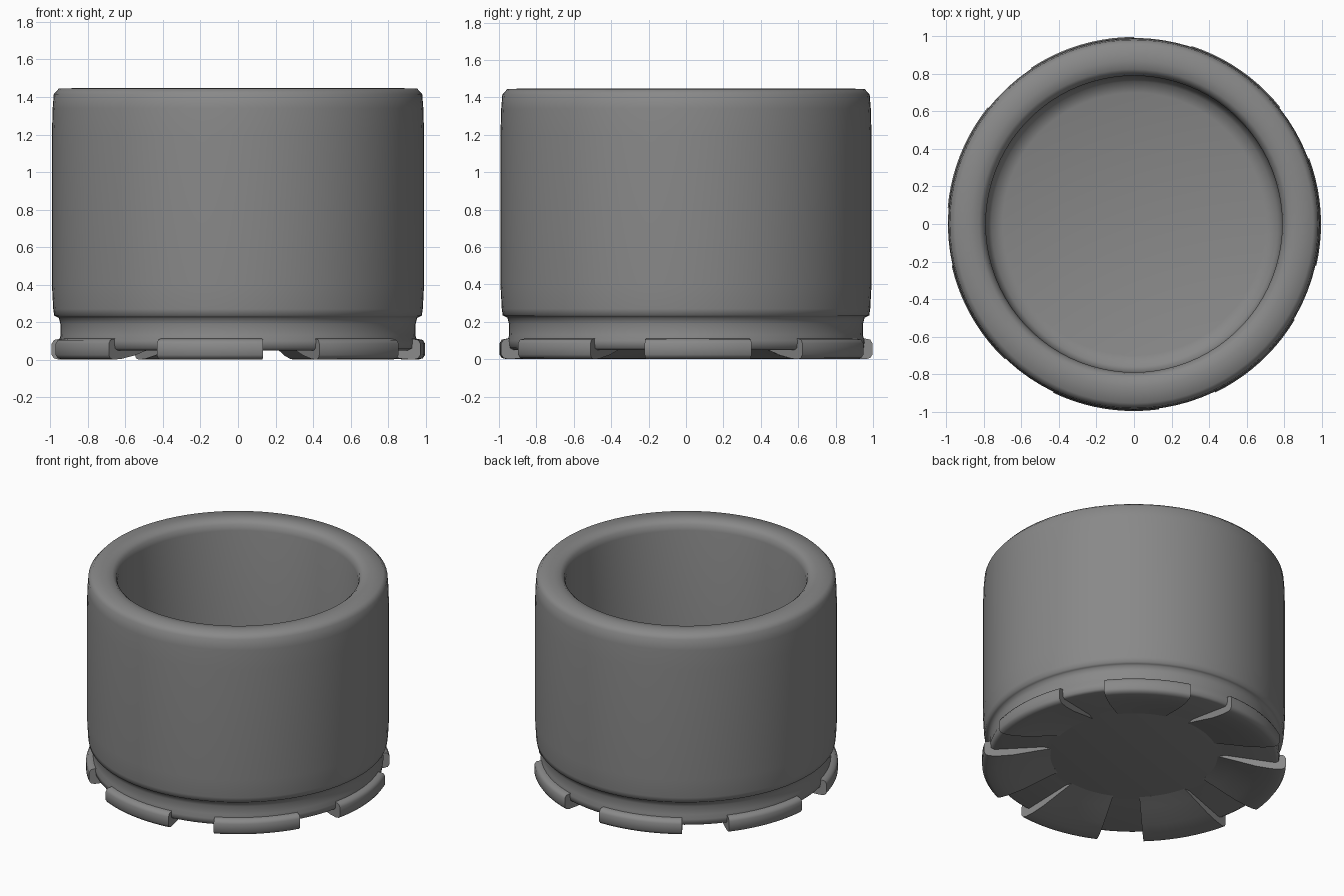
import bpy, bmesh, math

if "Cube" in bpy.data.objects:
    bpy.data.objects.remove(bpy.data.objects["Cube"])

grey = bpy.data.materials.new("mid grey")
grey.diffuse_color = (0.25, 0.25, 0.25, 1)
grey.use_nodes = True
grey.node_tree.nodes["Principled BSDF"].inputs["Base Color"].default_value = grey.diffuse_color


def finish(bm, name, angle):
    bmesh.ops.recalc_face_normals(bm, faces=bm.faces)
    me = bpy.data.meshes.new(name)
    bm.to_mesh(me)
    bm.free()
    ob = bpy.data.objects.new(name, me)
    bpy.context.collection.objects.link(ob)
    me.materials.append(grey)
    bpy.ops.object.select_all(action='DESELECT')
    ob.select_set(True)
    bpy.context.view_layer.objects.active = ob
    bpy.ops.object.shade_smooth_by_angle(angle=math.radians(angle))
    return ob


def revolve(name, profile, n=84, angle=60):
    """Spin a profile of (radius, height) whose ends lie on the axis."""
    bm = bmesh.new()
    rings = []
    for r, z in profile:
        if r == 0:
            rings.append([bm.verts.new((0, 0, z))] * n)
        else:
            rings.append([bm.verts.new((r * math.cos(math.tau * i / n),
                                        r * math.sin(math.tau * i / n), z)) for i in range(n)])
    for a, b in zip(rings, rings[1:]):
        for i in range(n):
            j = (i + 1) % n
            bm.faces.new(list(dict.fromkeys((a[i], a[j], b[j], b[i]))))
    return finish(bm, name, angle)


def sector(name, profile, centre, width, n=10):
    """Sweep a closed profile through an arc, with capped ends."""
    bm = bmesh.new()
    rings = []
    for i in range(n + 1):
        a = math.radians(centre + width * (i / n - 0.5))
        rings.append([bm.verts.new((r * math.cos(a), r * math.sin(a), z)) for r, z in profile])
    for a, b in zip(rings, rings[1:]):
        for i in range(len(profile)):
            j = (i + 1) % len(profile)
            bm.faces.new((a[i], a[j], b[j], b[i]))
    bm.faces.new(rings[0])
    bm.faces.new(rings[-1])
    return finish(bm, name, 60)


# cup with thick rounded rim, deep bowl, recessed neck and hollow base
revolve("cup_body", [
    (0, 0.20), (0.70, 0.20), (0.76, 0.22), (0.785, 0.27), (0.79, 0.35),
    (0.79, 1.38), (0.80, 1.42), (0.825, 1.442), (0.87, 1.447), (0.955, 1.445),
    (0.982, 1.415), (0.988, 1.34), (0.992, 1.2), (0.992, 0.40),
    (0.985, 0.27), (0.98, 0.235), (0.967, 0.228), (0.955, 0.222),
    (0.947, 0.19), (0.945, 0.13), (0.955, 0.10), (0.95, 0.06), (0.93, 0.05),
    (0.60, 0.10), (0.56, 0.092), (0, 0.095)])

# seven flared feet around the base
foot = [(0.55, 0.12), (0.55, 0.092), (0.65, 0.065), (0.80, 0.022), (0.90, 0.004), (0.96, 0.0),
        (0.985, 0.007), (0.997, 0.025), (0.997, 0.085), (0.985, 0.105), (0.96, 0.11), (0.90, 0.12)]
for k in range(7):
    sector("foot_%d" % (k + 1), foot, 3.9 + k * 360 / 7, 33.4)
